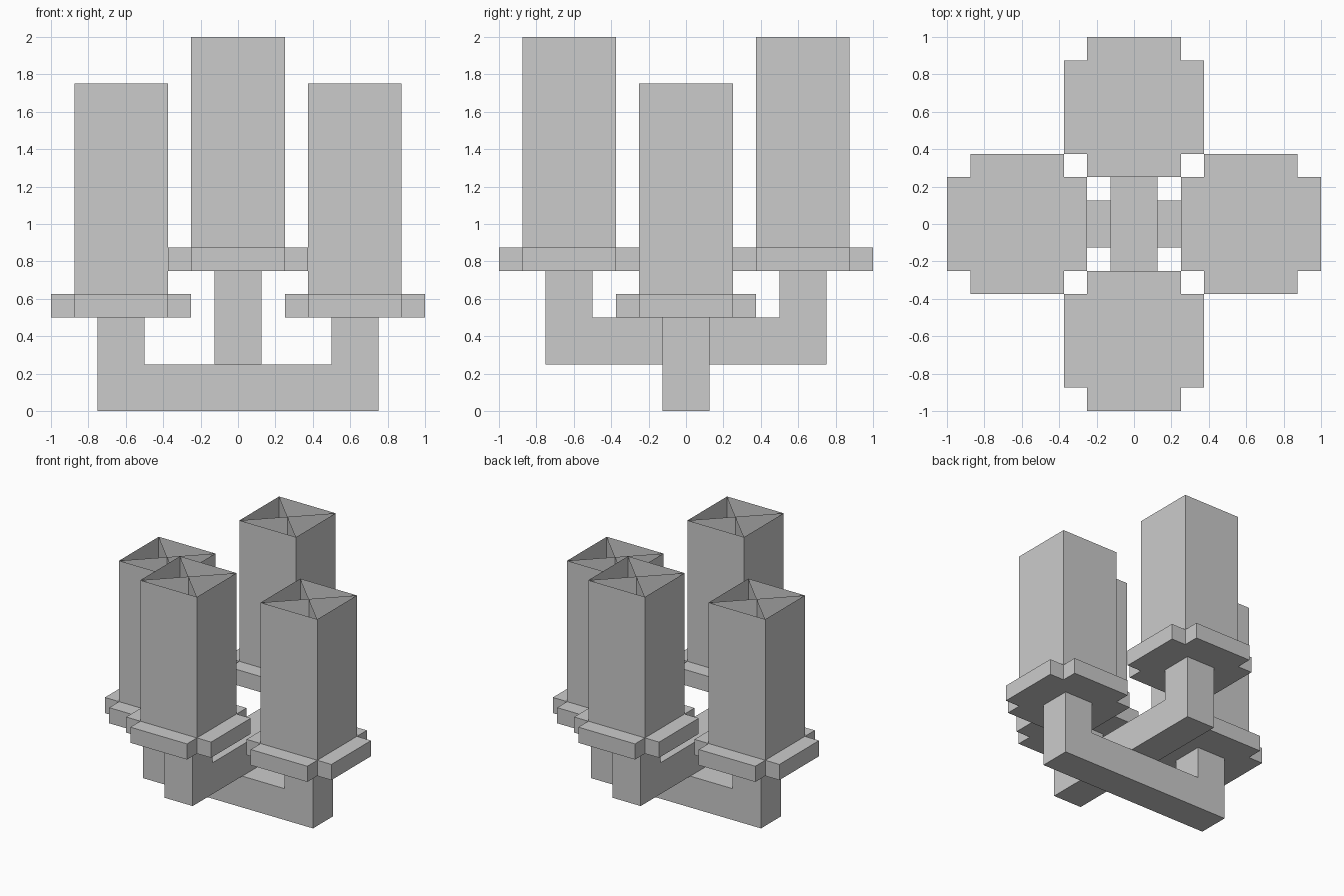
import bpy
from math import pi
from mathutils import Matrix

if "Cube" in bpy.data.objects:
    bpy.data.objects.remove(bpy.data.objects["Cube"])


def mesh_object(name, verts, faces, matrix=None):
    mesh = bpy.data.meshes.new(name)
    mesh.from_pydata(verts, [], faces)
    if matrix is not None:
        mesh.transform(matrix)
    mesh.update()
    obj = bpy.data.objects.new(name, mesh)
    bpy.context.collection.objects.link(obj)
    return obj


def prism(name, profile, low, high, matrix=None):
    """Extrude a counter-clockwise XY outline from z=low to z=high."""
    n = len(profile)
    verts = [(x, y, z) for z in (low, high) for x, y in profile]
    faces = [tuple(reversed(range(n))), tuple(range(n, 2 * n))]
    faces += [(i, (i + 1) % n, n + (i + 1) % n, n + i) for i in range(n)]
    return mesh_object(name, verts, faces, matrix)


def open_column(name, x, y, low, high, r=0.25):
    """Open thin-walled square shell with two crossed diagonal sheets."""
    corners = [(x - r, y - r), (x + r, y - r), (x + r, y + r), (x - r, y + r)]
    verts = [(cx, cy, z) for z in (low, high) for cx, cy in corners]
    faces = [(i, (i + 1) % 4, 4 + (i + 1) % 4, 4 + i) for i in range(4)]
    mesh_object(name + "_walls", verts, faces)
    mesh_object(name + "_cross_sheets", verts, [(0, 2, 6, 4), (1, 3, 7, 5)])


# U-shaped arm outline, and notched-corner plate outline
arm = [(-.75, 0), (.75, 0), (.75, .5), (.5, .5), (.5, .25),
       (-.5, .25), (-.5, .5), (-.75, .5)]
a, b = .25, .375
plate = [(-a, -b), (a, -b), (a, -a), (b, -a), (b, a), (a, a),
         (a, b), (-a, b), (-a, a), (-b, a), (-b, -a), (-a, -a)]

# Two crossed arms, the second one stacked higher
upright = Matrix.Rotation(pi / 2, 4, 'X')
prism("lower_arm", arm, -.125, .125, upright)
prism("upper_arm", arm, -.125, .125,
      Matrix.Translation((0, 0, .25)) @ Matrix.Rotation(pi / 2, 4, 'Z') @ upright)

# Plate and open column on each arm end
for side, x, y, z in (("left", -.625, 0, .5), ("right", .625, 0, .5),
                      ("front", 0, -.625, .75), ("back", 0, .625, .75)):
    prism(side + "_plate", plate, z, z + .125, Matrix.Translation((x, y, 0)))
    open_column(side + "_column", x, y, z + .125, z + 1.25)
